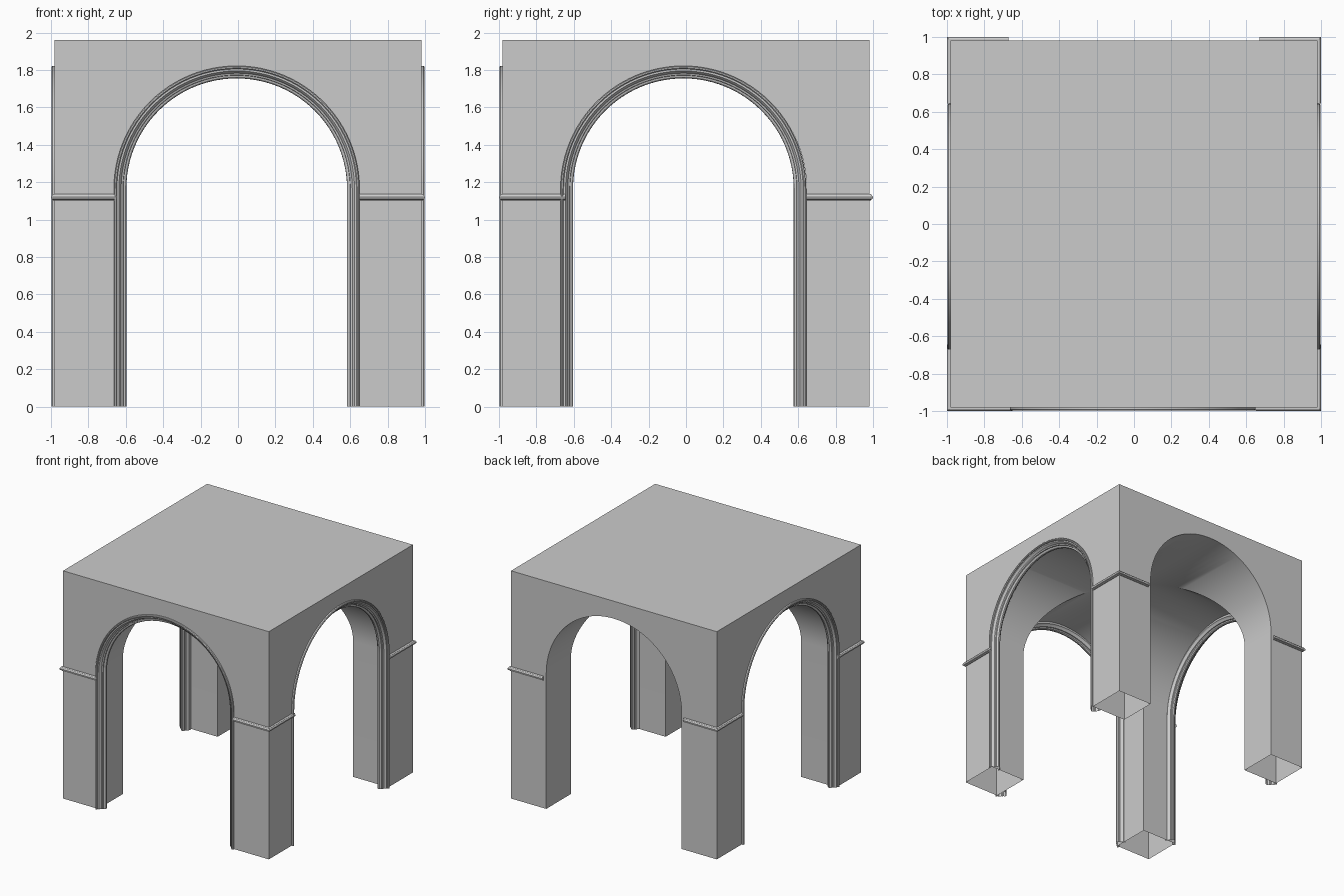
import bpy, bmesh
from math import pi, cos, sin, radians
from mathutils import Matrix

if "Cube" in bpy.data.objects:
    bpy.data.objects.remove(bpy.data.objects["Cube"])

HALF, TOP = 0.98, 1.96        # block half width and height
R, SPRING = 0.645, 1.165      # opening radius and springing height
SEG = 48


def finish(name, bm, smooth=True):
    bmesh.ops.recalc_face_normals(bm, faces=bm.faces)
    me = bpy.data.meshes.new(name)
    bm.to_mesh(me)
    bm.free()
    ob = bpy.data.objects.new(name, me)
    bpy.context.collection.objects.link(ob)
    bpy.ops.object.select_all(action='DESELECT')
    ob.select_set(True)
    bpy.context.view_layer.objects.active = ob
    if smooth:
        bpy.ops.object.shade_smooth_by_angle(angle=radians(30))
    return ob


def arch_path(r, base):
    """Stilted half circle in the x-z plane."""
    arc = [(r * cos(pi * i / SEG), SPRING + r * sin(pi * i / SEG)) for i in range(SEG + 1)]
    return [(r, base)] + arc + [(-r, base)]


def skin(rings, closed=False):
    """Join equal rings of points into a strip, with capped ends if closed."""
    bm = bmesh.new()
    vs = [[bm.verts.new(p) for p in ring] for ring in rings]
    n = len(rings[0])
    for a, b in zip(vs, vs[1:]):
        for i in range(n if closed else n - 1):
            j = (i + 1) % n
            bm.faces.new((a[i], a[j], b[j], b[i]))
    if closed:
        bm.faces.new(vs[0])
        bm.faces.new(vs[-1])
    return bm


# Vaulted block: a box cut by two crossing stilted barrels
bm = bmesh.new()
bmesh.ops.create_cube(bm, size=1, matrix=Matrix.Translation((0, 0, TOP / 2)) @ Matrix.Diagonal((2 * HALF, 2 * HALF, TOP, 1)))
block = finish("vaulted_block", bm, False)
cutters = []
for name, turn in (("cutter_y", 0), ("cutter_x", pi / 2)):
    path = arch_path(R, -0.2)
    bm = skin([[(x, y, z) for x, z in path] for y in (-1.5, 1.5)], closed=True)
    bm.transform(Matrix.Rotation(turn, 4, 'Z'))
    cut = finish(name, bm, False)
    cut.hide_render = True
    cutters.append(cut)
bpy.context.view_layer.objects.active = block
for cut in cutters:
    mod = block.modifiers.new("vault", 'BOOLEAN')
    mod.operation, mod.solver, mod.object = 'DIFFERENCE', 'EXACT', cut
    bpy.ops.object.modifier_apply(modifier=mod.name)
for cut in cutters:
    bpy.data.objects.remove(cut)

# Piers are hollow underneath
bm = bmesh.new()
bm.from_mesh(block.data)
soles = [f for f in bm.faces if all(v.co.z < 0.001 for v in f.verts)]
bmesh.ops.delete(bm, geom=soles, context='FACES')
bm.to_mesh(block.data)
bm.free()
bpy.ops.object.select_all(action='DESELECT')
block.select_set(True)
bpy.ops.object.shade_smooth_by_angle(angle=radians(30))

# Arch mouldings on front, right and left: (radius, distance from centre)
PROFILE = [(0.657, 0.975), (0.657, 0.992), (0.652, 0.997), (0.645, 0.997), (0.640, 0.991),
           (0.640, 0.984), (0.630, 0.984), (0.624, 0.978), (0.618, 0.966), (0.608, 0.962),
           (0.606, 0.954), (0.598, 0.952), (0.591, 0.944), (0.590, 0.932), (0.596, 0.923),
           (0.606, 0.920), (0.608, 0.912), (0.622, 0.906), (0.630, 0.896), (0.650, 0.894)]
for name, turn, shift in (("front_arch_moulding", 0, (-0.007, 0, 0)),
                          ("right_arch_moulding", pi / 2, (0, -0.014, 0)),
                          ("left_arch_moulding", -pi / 2, (0, -0.014, 0))):
    paths = [[(x, -d, z) for x, z in arch_path(r, 0)] for r, d in PROFILE]
    bm = skin(paths)
    bm.transform(Matrix.Translation(shift) @ Matrix.Rotation(turn, 4, 'Z'))
    finish(name, bm)

# Impost cornices wrapping each pier's outer corner: (projection, height)
CORNICE = [(-0.004, 1.098), (0.006, 1.100), (0.009, 1.106), (0.017, 1.110), (0.020, 1.116),
           (0.020, 1.122), (0.016, 1.126), (0.014, 1.132), (0.008, 1.136), (-0.004, 1.136)]
for sx, side in ((1, "right"), (-1, "left")):
    for sy, end in ((1, "back"), (-1, "front")):
        stop = 0.67 if sy > 0 else 0.65
        rings = [[(sx * stop, sy * (HALF + d), z) for d, z in CORNICE],
                 [(sx * (HALF + d), sy * (HALF + d), z) for d, z in CORNICE],
                 [(sx * (HALF + d), sy * 0.645, z) for d, z in CORNICE]]
        finish(f"{end}_{side}_cornice", skin(rings, closed=True))
